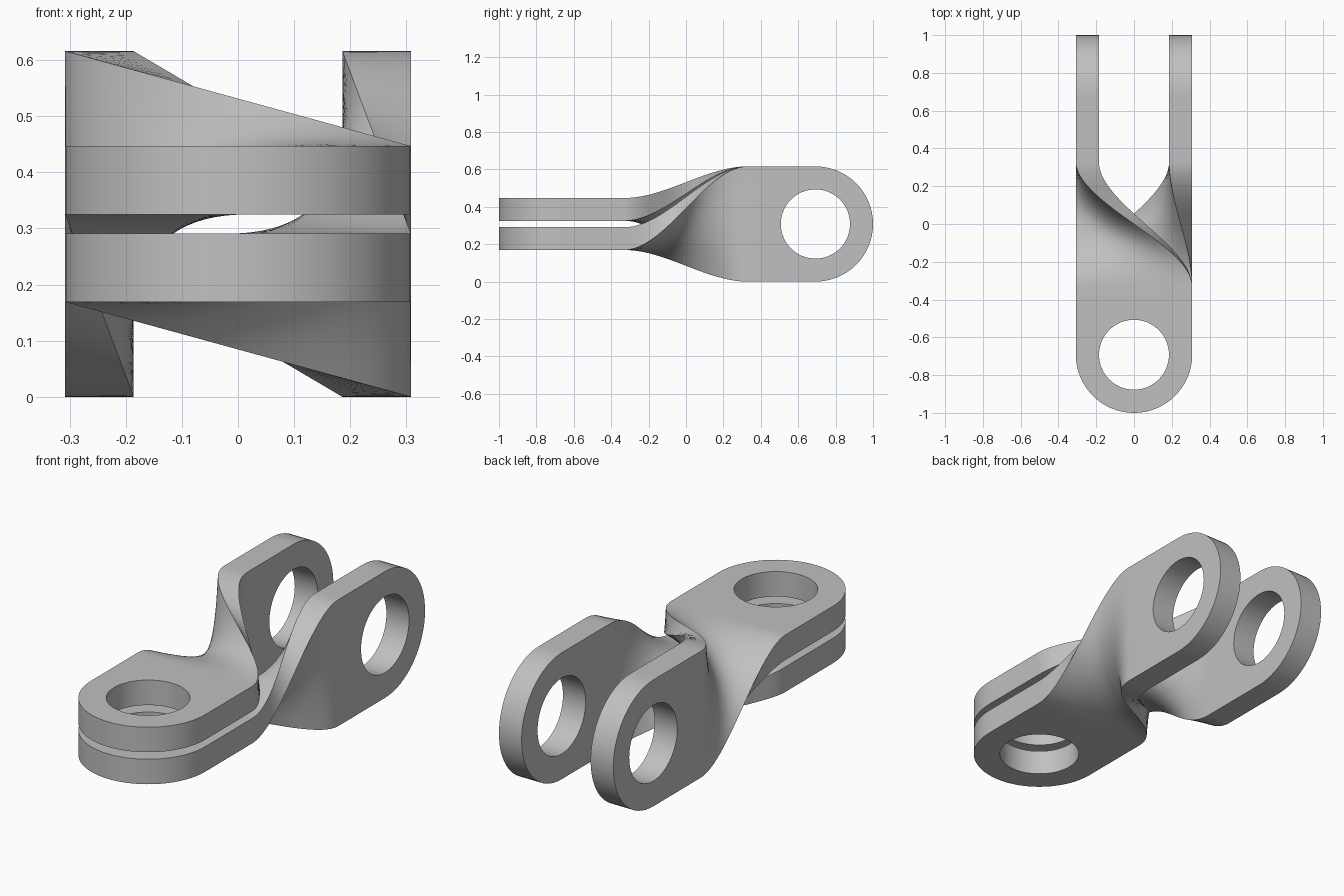
import bpy
import bmesh
import math

HALF = 0.308          # half the strap width, also the end radius
THICK = 0.061         # half the strap thickness
HOLE = 0.185          # eye hole radius
EYE_Y = 1 - HALF      # eye centre distance from the middle
TWIST = 0.33          # the twist runs between -TWIST and +TWIST
FRONT_LIFT = 0.078    # strap centre above the axis at the front
BACK_SHIFT = 0.247    # strap centre beside the axis at the back
SEGMENTS = 64
ROWS = 40

old = bpy.data.objects.get("Cube")
if old:
    bpy.data.objects.remove(old, do_unlink=True)

steel = bpy.data.materials.new("grey steel")
steel.use_nodes = True
grey = (0.53, 0.53, 0.53, 1)
steel.diffuse_color = grey
steel.node_tree.nodes["Principled BSDF"].inputs["Base Color"].default_value = grey


def add_quads(bm, rows):
    """Fill quads between neighbouring rows of points."""
    verts = [[bm.verts.new((x, y, -THICK)) for x, y in row] for row in rows]
    for a, b in zip(verts, verts[1:]):
        for i in range(len(a) - 1):
            bm.faces.new((a[i], a[i + 1], b[i + 1], b[i]))


def add_eye(bm, side):
    """Round end with a hole, squared off toward the middle."""
    inner, outer = [], []
    for i in range(SEGMENTS + 1):
        angle = math.tau * i / SEGMENTS
        s, c = math.sin(angle), math.cos(angle)
        stretch = 1 / max(abs(s), abs(c)) if c > 0 else 1
        for ring, r in ((inner, HOLE), (outer, HALF * stretch)):
            ring.append((r * s, side * (EYE_Y - r * c)))
    add_quads(bm, [inner, outer])


def twist(co):
    """Ease the flat front section into the upright back section."""
    across, y, depth = co
    t = min(max((y + TWIST) / (2 * TWIST), 0), 1)
    t = t * t * (3 - 2 * t)
    x = (1 - t) * across + t * (-BACK_SHIFT - depth)
    z = (1 - t) * (FRONT_LIFT + depth) + t * across
    return x, y, z


# Flat strap outline: two eyes joined by a grid
bm = bmesh.new()
add_eye(bm, -1)
add_eye(bm, 1)
steps = SEGMENTS // 8
columns = [HALF * math.tan(math.tau * i / SEGMENTS) for i in range(-steps, steps + 1)]
inner_y = EYE_Y - HALF
stations = [-inner_y] + [TWIST * (2 * i / ROWS - 1) for i in range(ROWS + 1)] + [inner_y]
add_quads(bm, [[(x, y) for x in columns] for y in stations])
bmesh.ops.remove_doubles(bm, verts=bm.verts[:], dist=0.0005)

# Thicken, then twist
extruded = bmesh.ops.extrude_face_region(bm, geom=bm.faces[:], use_keep_orig=True)
for item in extruded["geom"]:
    if isinstance(item, bmesh.types.BMVert):
        item.co.z = THICK
for vert in bm.verts:
    vert.co = twist(vert.co)
bmesh.ops.recalc_face_normals(bm, faces=bm.faces[:])

mesh = bpy.data.meshes.new("twisted_strap")
bm.to_mesh(mesh)
bm.free()
mesh.materials.append(steel)

# The lower strap is the upper one turned half a turn about the long axis
for name, turn in (("upper_strap", 0), ("lower_strap", math.pi)):
    strap = bpy.data.objects.new(name, mesh)
    strap.location.z = HALF
    strap.rotation_euler.y = turn
    bpy.context.collection.objects.link(strap)

bpy.ops.object.select_all(action="DESELECT")
strap.select_set(True)
bpy.context.view_layer.objects.active = strap
bpy.ops.object.shade_smooth_by_angle(angle=math.radians(30))
